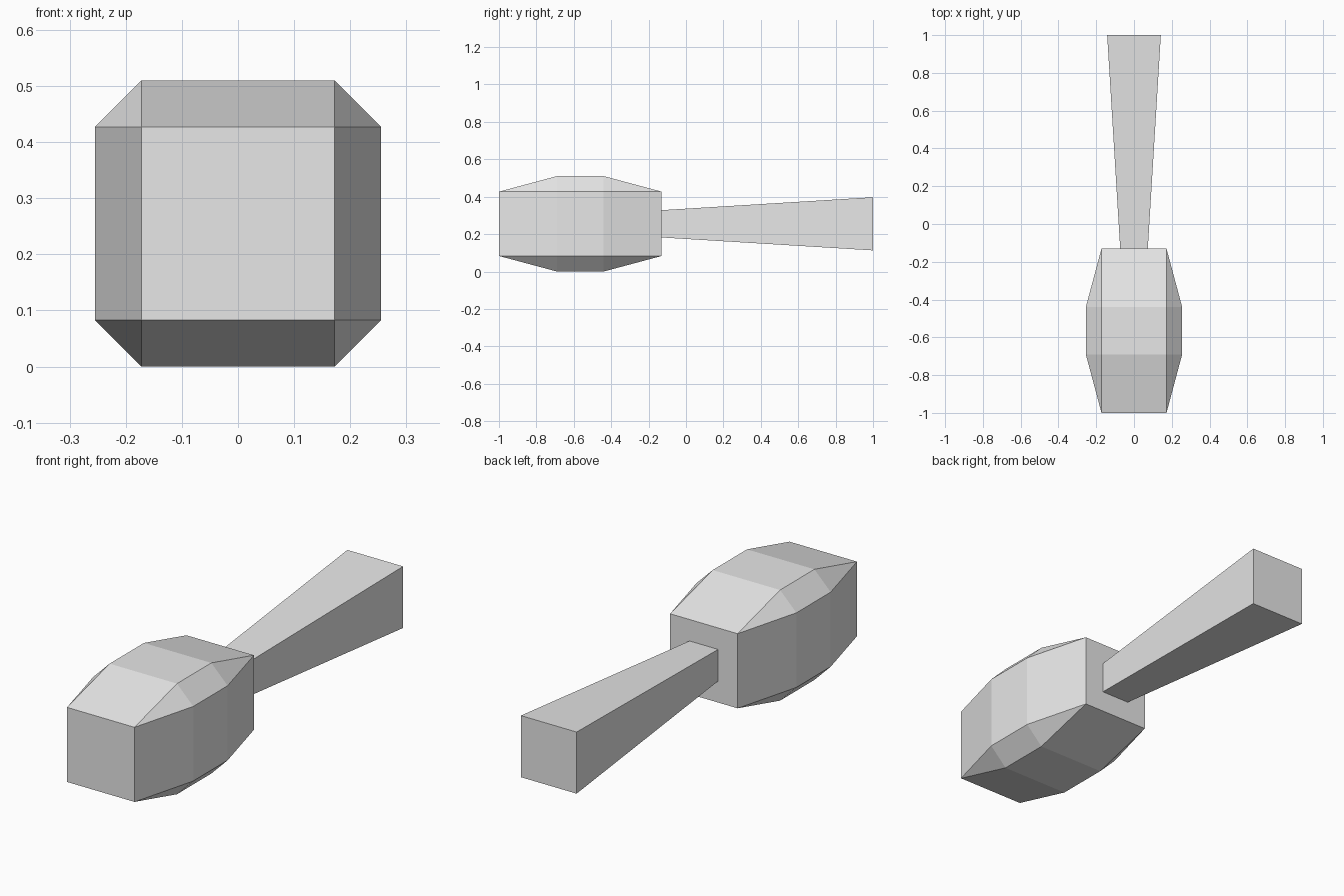
import bpy
import bmesh

cube = bpy.data.objects.get("Cube")
if cube:
    bpy.data.objects.remove(cube, do_unlink=True)

AXIS_Z = 0.255   # height of the long axis
CORE = 0.172     # half width of the head's end faces
BULGE = 0.255    # half width of the head's middle

grey = bpy.data.materials.new("plain_grey")
grey.use_nodes = True
grey.diffuse_color = (0.8, 0.8, 0.8, 1)
grey.node_tree.nodes["Principled BSDF"].inputs["Base Color"].default_value = (0.8, 0.8, 0.8, 1)


def square(half):
    return [(-half, -half), (half, -half), (half, half), (-half, half)]


def hull_part(name, sections):
    """Convex solid around cross-sections given as (y, outline)."""
    bm = bmesh.new()
    for y, outline in sections:
        for x, z in outline:
            bm.verts.new((x, y, z + AXIS_Z))
    bmesh.ops.convex_hull(bm, input=bm.verts[:])
    # Merge coplanar triangles back into clean flat faces
    bmesh.ops.dissolve_limit(bm, angle_limit=0.01, verts=bm.verts[:], edges=bm.edges[:])
    bmesh.ops.recalc_face_normals(bm, faces=bm.faces[:])
    mesh = bpy.data.meshes.new(name)
    bm.to_mesh(mesh)
    bm.free()
    mesh.materials.append(grey)
    obj = bpy.data.objects.new(name, mesh)
    bpy.context.collection.objects.link(obj)
    return obj


# Head: square ends swelling to an eight-sided middle
octagon = [(sx * a, sz * b) for sx in (-1, 1) for sz in (-1, 1)
           for a, b in ((CORE, BULGE), (BULGE, CORE))]
hull_part("mallet_head", [(-1.0, square(CORE)), (-0.69, octagon),
                          (-0.44, octagon), (-0.13, square(CORE))])

# Handle: square bar flaring towards its free end
hull_part("handle", [(-0.13, square(0.073)), (1.0, square(0.142))])
